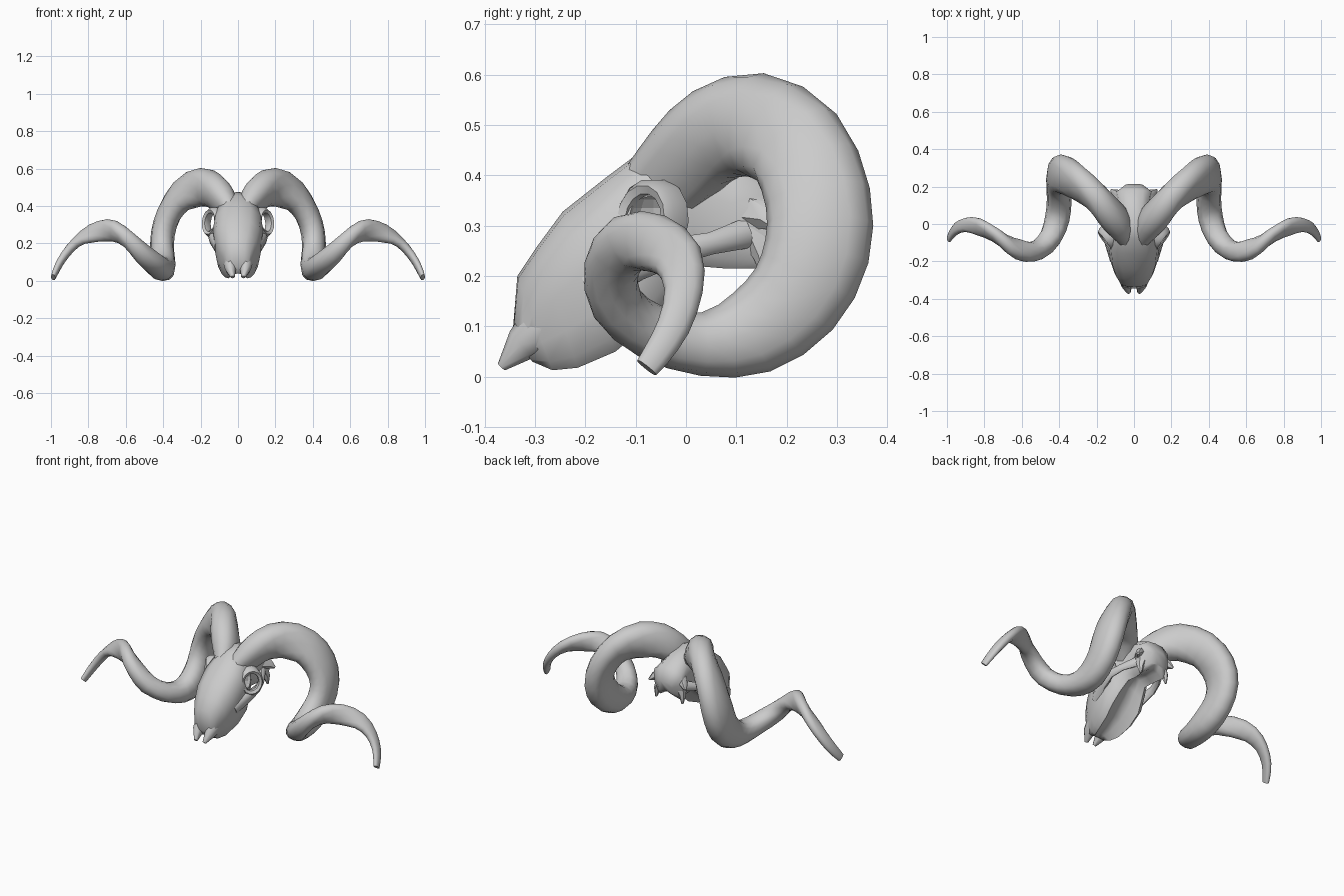
import bpy, bmesh, math
from mathutils import Vector

if "Cube" in bpy.data.objects:
    bpy.data.objects.remove(bpy.data.objects["Cube"])


def finish(obj, mirror, angle=50):
    bpy.ops.object.select_all(action='DESELECT')
    obj.select_set(True)
    bpy.context.view_layer.objects.active = obj
    if mirror:
        obj.modifiers.new("mirror", 'MIRROR')
    bpy.ops.object.shade_smooth_by_angle(angle=math.radians(angle))
    return obj


def loft(name, rings, mirror=False, angle=50, closed=False):
    """Skin rings of equal length; cap the ends, or join them when closed."""
    bm = bmesh.new()
    vs = [[bm.verts.new(p) for p in r] for r in rings]
    n = len(rings[0])
    for a, b in zip(vs, vs[1:] + (vs[:1] if closed else [])):
        for i in range(n):
            bm.faces.new((a[i], a[(i + 1) % n], b[(i + 1) % n], b[i]))
    if not closed:
        bm.faces.new(vs[0])
        bm.faces.new(vs[-1])
    bmesh.ops.recalc_face_normals(bm, faces=bm.faces)
    me = bpy.data.meshes.new(name)
    bm.to_mesh(me)
    bm.free()
    obj = bpy.data.objects.new(name, me)
    bpy.context.collection.objects.link(obj)
    return finish(obj, mirror, angle)


def refine(path):
    """Add a smooth midpoint between every pair of path points."""
    p = [Vector(q) for q in path]
    out = []
    for i in range(len(p) - 1):
        a, d = p[max(i - 1, 0)], p[min(i + 2, len(p) - 1)]
        out += [p[i], (p[i] + p[i + 1]) * .5625 - (a + d) * .0625]
    return out + [p[-1]]


def sweep(name, path, sides=12, square=1.0):
    """Oval tube along (x, y, z, radial, thickness); radial axis stays in the yz plane."""
    def power(c):
        return math.copysign(abs(c) ** square, c) if abs(c) > 1e-6 else 0
    pts = [Vector(p[:3]) for p in path]
    rings = []
    for i, p in enumerate(path):
        t = (pts[min(i + 1, len(pts) - 1)] - pts[max(i - 1, 0)]).normalized()
        n = Vector((0, -t.z, t.y)).normalized()
        b = t.cross(n)
        rings.append([pts[i] + n * p[3] * power(math.cos(k * math.tau / sides))
                      + b * p[4] * power(math.sin(k * math.tau / sides)) for k in range(sides)])
    return loft(name, rings, mirror=True)


# Spiral horns
sweep("horn", refine([
    (.045, -.055, .37, .08, .05), (.08, .0, .43, .09, .07),
    (.13, .06, .482, .097, .076), (.20, .14, .50, .104, .075),
    (.30, .22, .456, .103, .07), (.37, .262, .355, .105, .066),
    (.402, .26, .25, .105, .064), (.405, .215, .155, .098, .064),
    (.40, .13, .088, .086, .066), (.41, .03, .065, .063, .066),
    (.445, -.07, .09, .055, .06), (.51, -.137, .145, .053, .052),
    (.58, -.148, .215, .055, .045), (.66, -.115, .265, .059, .04),
    (.74, -.06, .265, .058, .034), (.83, -.015, .232, .05, .03),
    (.90, -.005, .17, .038, .025), (.95, -.025, .10, .033, .02),
    (.977, -.058, .045, .028, .016), (.988, -.078, .018, .024, .012)]), square=.85)

# Skull: half section mirrored into a ring, lofted from occiput to nose
half = [(0, 1), (.5, .95), (.9, .65), (1, .15), (.95, -.4), (.85, -.82),
        (.65, -1), (.28, -.75), (0, -.65)]
section = half + [(-s, t) for s, t in half[-2:0:-1]]
stations = [  # top y, z, bottom y, z, half width
    (.215, .33, .19, .25, .05), (.18, .40, .155, .215, .10),
    (.10, .44, .08, .215, .085), (.0, .475, .02, .22, .09),
    (-.08, .455, -.025, .17, .115), (-.16, .395, -.07, .11, .135),
    (-.245, .328, -.14, .05, .125), (-.295, .26, -.215, .018, .105),
    (-.335, .20, -.265, .013, .078), (-.345, .08, -.305, .03, .058)]
rings = []
for ty, tz, by, bz, w in stations:
    top, bot = Vector((0, ty, tz)), Vector((0, by, bz))
    rings.append([(top + bot) / 2 + (top - bot) / 2 * t + Vector((w * s, 0, 0))
                  for s, t in section])
skull = loft("skull", rings, angle=60)

# Eye sockets hollowed out of the skull
for side in (-1, 1):
    bpy.ops.mesh.primitive_uv_sphere_add(segments=12, ring_count=8, radius=.052,
                                         location=(side * .138, -.065, .315))
    cutter = bpy.context.object
    cutter.name = "socket_cutter"
    cutter.hide_render = True
    cutter.display_type = 'WIRE'
    mod = skull.modifiers.new("socket", 'BOOLEAN')
    mod.object = cutter
    mod.operation = 'DIFFERENCE'

# Flared bony rim around each eye
axis = Vector((.8, -.58, .1)).normalized()
u = axis.cross(Vector((0, 0, 1))).normalized()
v = axis.cross(u)
rim = []
for i in range(14):
    a = i * math.tau / 14
    d = u * math.cos(a) + v * math.sin(a) * 1.15
    c = Vector((.138, -.075, .312))
    rim.append([c + d * r + axis * h for r, h in
                ((.044, .018), (.058, .026), (.07, .008), (.074, -.035), (.055, -.03), (.043, 0))])
loft("eye_rim", rim, mirror=True, closed=True)

# Cheek arches, base-of-skull spikes and nose prongs
sweep("cheek_arch", [(.10, -.19, .18, .04, .03), (.135, -.10, .225, .035, .022),
                     (.145, -.02, .25, .027, .016), (.125, .05, .265, .022, .015),
                     (.08, .12, .285, .03, .02)], 8)
sweep("skull_spike", [(.06, .14, .30, .045, .035), (.085, .155, .24, .022, .018),
                      (.088, .16, .195, .006, .006)], 6)
sweep("ear_spur", [(.06, .13, .33, .045, .035), (.10, .165, .315, .025, .022),
                   (.122, .18, .295, .008, .006)], 6)
sweep("nose_prong", [(.042, -.27, .11, .055, .042), (.04, -.325, .065, .036, .03),
                     (.028, -.366, .02, .01, .011)], 8)
